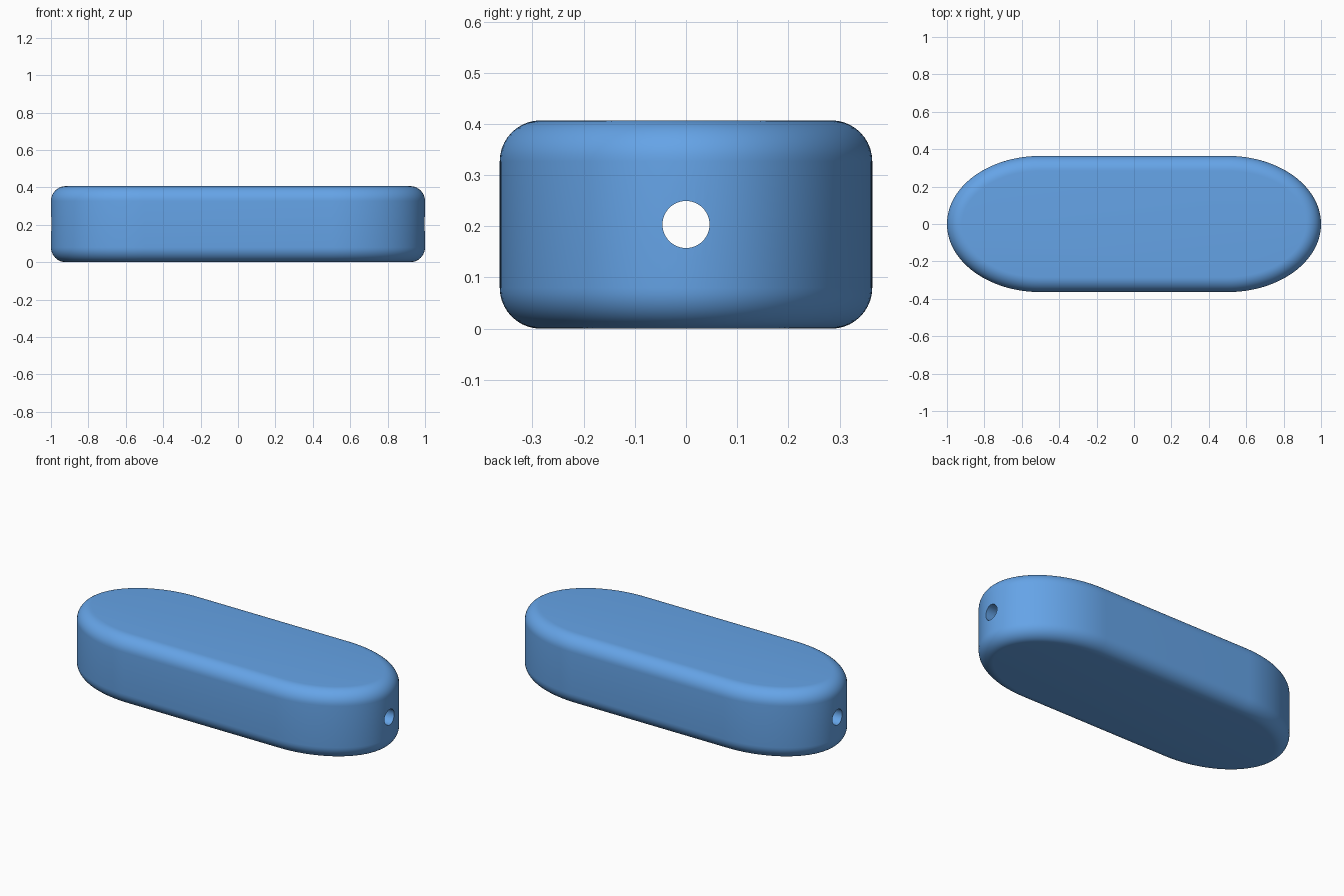
import bpy, bmesh
from math import sin, cos, pi, hypot

if "Cube" in bpy.data.objects:
    bpy.data.objects.remove(bpy.data.objects["Cube"])

HALF_STRAIGHT, A, B = 0.5, 0.5, 0.364   # straight half length, end ellipse radii
HEIGHT, R = 0.407, 0.08                 # body height, edge rounding
HOLE_R = 0.046
END_STEPS, ROUND_STEPS = 64, 10

# Outline: two half ellipses joined by straight sides, as (point, outward normal)
outline = []
for side in (1, -1):
    for i in range(END_STEPS + 1):
        t = -pi / 2 + pi * i / END_STEPS
        nx, ny = cos(t) / A, sin(t) / B
        n = hypot(nx, ny)
        outline.append((side * (HALF_STRAIGHT + A * cos(t)), side * B * sin(t),
                        side * nx / n, side * ny / n))

# Rounded edge profile: (inset, z) from bottom to top
arc = [(R * (1 - sin(a)), R * (1 - cos(a)))
       for a in (pi / 2 * i / ROUND_STEPS for i in range(ROUND_STEPS + 1))]
profile = arc + [(d, HEIGHT - z) for d, z in reversed(arc)]

# Body: stacked rings with flat caps
bm = bmesh.new()
rings = [[bm.verts.new((x - nx * d, y - ny * d, z)) for x, y, nx, ny in outline]
         for d, z in profile]
count = len(outline)
for low, high in zip(rings, rings[1:]):
    for i in range(count):
        j = (i + 1) % count
        bm.faces.new((low[i], low[j], high[j], high[i]))
bm.faces.new(rings[0][::-1])
bm.faces.new(rings[-1])
bmesh.ops.recalc_face_normals(bm, faces=bm.faces)
mesh = bpy.data.meshes.new("rounded_body")
bm.to_mesh(mesh)
bm.free()
body = bpy.data.objects.new("rounded_body", mesh)
bpy.context.collection.objects.link(body)

# Lengthwise cord hole, cut right through
bpy.ops.mesh.primitive_cylinder_add(vertices=48, radius=HOLE_R, depth=2.4,
                                    location=(0, 0, HEIGHT / 2),
                                    rotation=(0, pi / 2, 0))
cutter = bpy.context.object
cutter.name = "hole_cutter"
cutter.hide_render = True
cut = body.modifiers.new("cord_hole", 'BOOLEAN')
cut.operation, cut.solver, cut.object = 'DIFFERENCE', 'EXACT', cutter

bpy.ops.object.select_all(action='DESELECT')
body.select_set(True)
bpy.context.view_layer.objects.active = body
bpy.ops.object.modifier_apply(modifier=cut.name)
bpy.data.objects.remove(cutter)
bpy.ops.object.shade_smooth_by_angle(angle=pi / 6)

# Blue finish
blue = bpy.data.materials.new("blue")
blue.diffuse_color = (0.13, 0.37, 0.8, 1)
blue.use_nodes = True
blue.node_tree.nodes["Principled BSDF"].inputs["Base Color"].default_value = blue.diffuse_color
body.data.materials.clear()
body.data.materials.append(blue)
